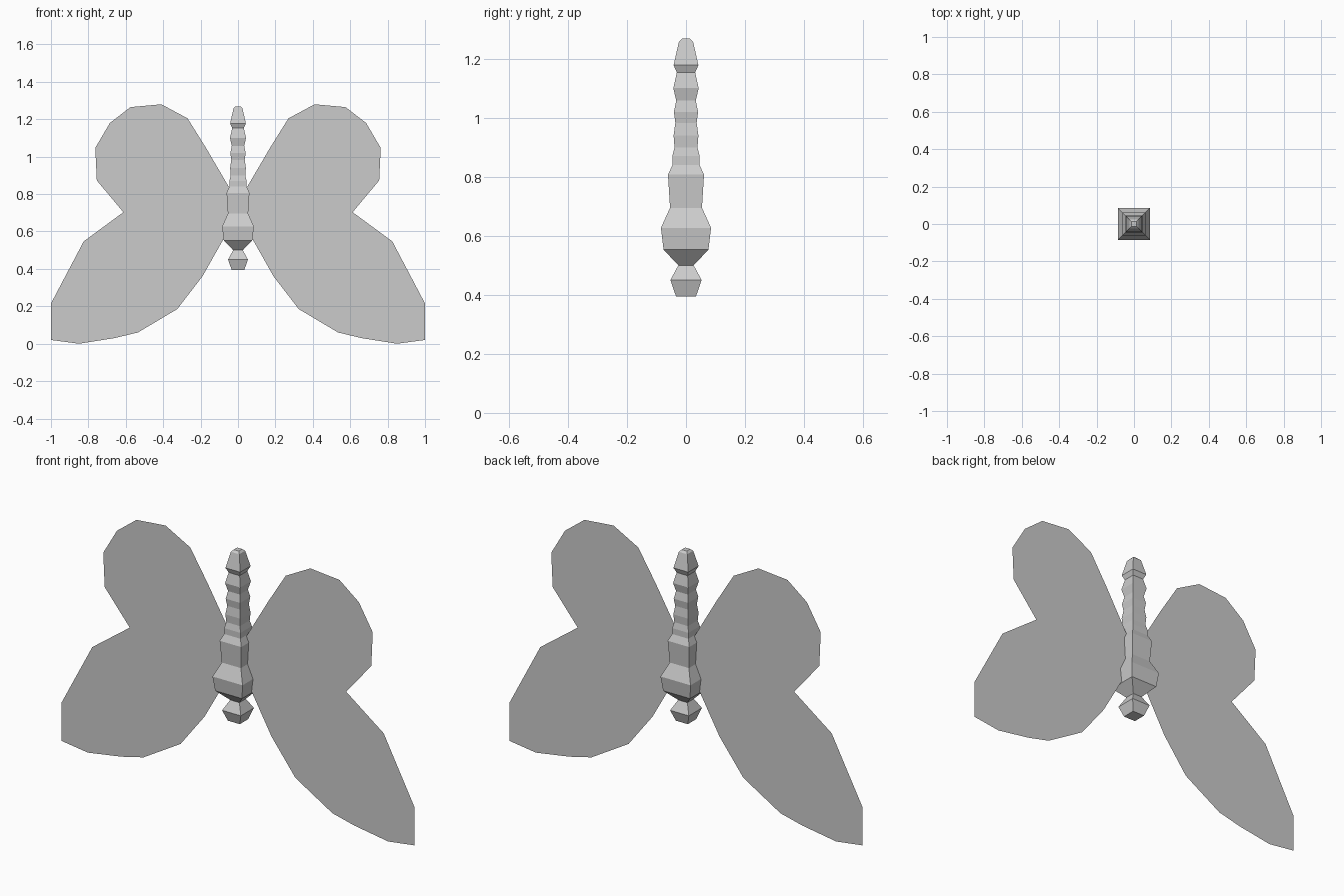
import bpy
import bmesh


def finish(name, bm):
    mesh = bpy.data.meshes.new(name)
    bm.to_mesh(mesh)
    bm.free()
    obj = bpy.data.objects.new(name, mesh)
    bpy.context.collection.objects.link(obj)
    return obj


# Body: square rings lofted along z, given as (height, half width)
BODY = [(0.395, 0.034), (0.45, 0.053), (0.50, 0.026), (0.553, 0.076),
        (0.627, 0.085), (0.695, 0.054), (0.807, 0.061), (0.84, 0.046),
        (0.87, 0.046), (0.90, 0.039), (0.94, 0.042), (0.983, 0.036),
        (1.02, 0.041), (1.058, 0.033), (1.10, 0.043), (1.153, 0.031),
        (1.178, 0.042), (1.258, 0.024), (1.268, 0.014)]
bm = bmesh.new()
rings = [[bm.verts.new((sx * r, sy * r, z))
          for sx, sy in ((-1, -1), (1, -1), (1, 1), (-1, 1))]
         for z, r in BODY]
for low, high in zip(rings, rings[1:]):
    for i in range(4):
        j = (i + 1) % 4
        bm.faces.new((low[i], low[j], high[j], high[i]))
bm.faces.new(rings[0][::-1])
bm.faces.new(rings[-1])
finish("body", bm)

# Wings: one flat outline in the y = 0 plane, mirrored across x
WING = [(0.02, 0.62), (0.045, 0.61), (0.08, 0.555), (0.19, 0.36),
        (0.325, 0.185), (0.535, 0.06), (0.66, 0.03), (0.85, 0.0),
        (1.0, 0.02), (1.0, 0.215), (0.825, 0.547), (0.613, 0.703),
        (0.755, 0.873), (0.763, 1.047), (0.685, 1.18), (0.575, 1.265),
        (0.41, 1.28), (0.27, 1.205), (0.17, 1.045), (0.05, 0.84),
        (0.02, 0.80)]
bm = bmesh.new()
face = bm.faces.new([bm.verts.new((x, 0, z)) for x, z in WING])
bmesh.ops.triangulate(bm, faces=[face])
wings = finish("wings", bm)
mirror = wings.modifiers.new("mirror", 'MIRROR')
mirror.use_axis[0] = True
mirror.use_mirror_merge = False
